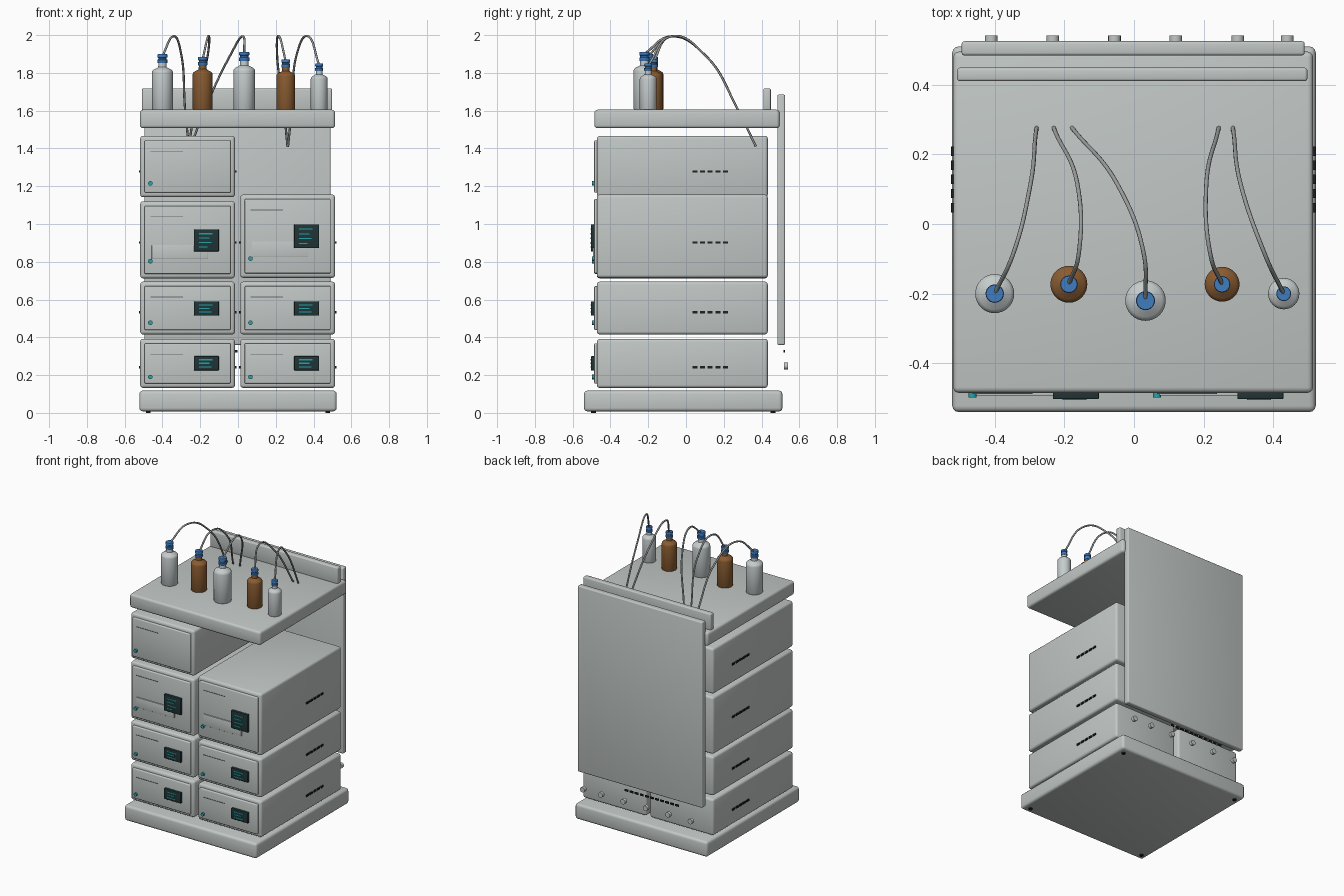
import bpy, bmesh, math
from mathutils import Vector

if "Cube" in bpy.data.objects:
    bpy.data.objects.remove(bpy.data.objects["Cube"], do_unlink=True)


def material(name, rgb):
    m = bpy.data.materials.new(name)
    m.use_nodes = True
    m.diffuse_color = (*rgb, 1)
    bsdf = m.node_tree.nodes["Principled BSDF"]
    bsdf.inputs["Base Color"].default_value = (*rgb, 1)
    bsdf.inputs["Roughness"].default_value = 0.5
    return m


CASE = material("case_grey", (0.54, 0.58, 0.565))
GLASS = material("clear_glass_grey", (0.56, 0.60, 0.60))
AMBER = material("amber_brown", (0.25, 0.105, 0.03))
BLUE = material("cap_blue", (0.05, 0.2, 0.52))
TEAL = material("indicator_teal", (0.015, 0.38, 0.42))
SCREEN = material("screen_dark", (0.015, 0.035, 0.037))
BLACK = material("vent_black", (0.012, 0.013, 0.014))
TUBE = material("tube_grey", (0.32, 0.33, 0.33))
LABEL = material("label_grey", (0.14, 0.15, 0.15))


def finish(bm, name, mat):
    bmesh.ops.recalc_face_normals(bm, faces=bm.faces)
    mesh = bpy.data.meshes.new(name)
    bm.to_mesh(mesh)
    bm.free()
    mesh.materials.append(mat)
    ob = bpy.data.objects.new(name, mesh)
    bpy.context.collection.objects.link(ob)
    return ob


def smooth(ob):
    bpy.ops.object.select_all(action="DESELECT")
    ob.select_set(True)
    bpy.context.view_layer.objects.active = ob
    bpy.ops.object.shade_smooth_by_angle(angle=math.radians(35))


def box(name, xr, yr, zr, mat, bevel=0.0):
    """Box from three (min, max) ranges, with optional rounded edges."""
    bm = bmesh.new()
    bmesh.ops.create_cube(bm, size=1)
    for v in bm.verts:
        v.co = Vector([(a + b) / 2 + c * (b - a) for c, (a, b) in zip(v.co, (xr, yr, zr))])
    if bevel:
        bmesh.ops.bevel(bm, geom=bm.edges[:], offset=bevel, segments=3,
                        profile=0.5, affect="EDGES")
    ob = finish(bm, name, mat)
    if bevel:
        smooth(ob)
    return ob


def lathe(name, profile, mat, location, axis="Z", sides=24):
    """Closed solid of revolution from (radius, height) pairs."""
    bm = bmesh.new()
    rings = []
    for r, h in profile:
        rings.append([bm.verts.new((r * math.cos(t), r * math.sin(t), h))
                      for t in (2 * math.pi * i / sides for i in range(sides))])
    for low, high in zip(rings, rings[1:]):
        for i in range(sides):
            j = (i + 1) % sides
            bm.faces.new((low[i], low[j], high[j], high[i]))
    bm.faces.new(rings[0])
    bm.faces.new(rings[-1])
    ob = finish(bm, name, mat)
    ob.location = location
    if axis == "Y":
        ob.rotation_euler.x = math.pi / 2   # height runs towards -y
    smooth(ob)
    return ob


def mid(centre, width):
    return centre - width / 2, centre + width / 2


# Base, tray, back panel and rail
box("base", (-0.522, 0.522), (-0.54, 0.51), (0.008, 0.118), CASE, 0.018)
for sx in (-1, 1):
    for y in (-0.49, 0.46):
        lathe("foot", [(0.013, 0), (0.013, 0.01)], BLACK, (sx * 0.475, y, 0), sides=16)
box("top_tray", (-0.519, 0.514), (-0.485, 0.495), (1.507, 1.605), CASE, 0.016)
box("back_panel", (-0.495, 0.49), (0.484, 0.525), (0.36, 1.685), CASE, 0.008)
box("tray_rail", (-0.508, 0.498), (0.41, 0.449), (1.6, 1.718), CASE, 0.008)

# Rear vents and connectors
for i in range(11):
    box("rear_vent", mid(-0.295 + 0.04 * i, 0.026), (0.517, 0.524), mid(0.326, 0.013), BLACK)
for x in (-0.41, -0.233, -0.056, 0.12, 0.298, 0.44):
    lathe("rear_connector", [(0.018, 0), (0.018, 0.022)], CASE, (x, 0.541, 0.248), "Y", 16)


def module(side, z0, z1, dot_z, vent_z, screen=None, door=None):
    """Instrument case with front panel, side vents, light, label, screen and door."""
    cx = side * 0.265 - 0.002
    box("module_case", mid(cx, 0.502), (-0.472, 0.433), (z0, z1), CASE, 0.016)
    box("front_panel", mid(cx, 0.456), (-0.486, -0.465), (z0 + 0.024, z1 - 0.024), CASE, 0.006)
    lathe("status_light", [(0.012, 0), (0.012, 0.02)], TEAL, (cx - 0.197, -0.478, dot_z), "Y", 16)
    box("label_strip", (cx - 0.197, cx - 0.025), (-0.488, -0.48), mid(z1 - 0.082, 0.004), LABEL)
    for sx in (-1, 1):
        for i in range(5):
            box("side_vent", mid(cx + sx * 0.252, 0.012), mid(0.047 + 0.0405 * i, 0.027),
                mid(vent_z, 0.013), BLACK)
    if door:
        box("sample_door", (cx - 0.19, cx + 0.108), (-0.493, -0.48), door, CASE, 0.002)
    if screen:
        low, high = screen
        left = cx + 0.034
        box("screen", (left, left + 0.132), (-0.503, -0.48), screen, SCREEN, 0.003)
        rows = 4 if high - low > 0.1 else 3
        for i in range(rows):
            z = high - (high - low) * (i + 1) / (rows + 1)
            width = (0.07, 0.055, 0.065, 0.045)[i]
            box("screen_line", (left + 0.027, left + 0.027 + width), (-0.506, -0.5),
                mid(z, 0.006), TEAL)


# Left and right stacks, bottom to top
for side in (-1, 1):
    module(side, 0.132, 0.392, 0.19, 0.241, (0.225, 0.3))
    module(side, 0.415, 0.695, 0.477, 0.534, (0.515, 0.59))
module(-1, 0.712, 1.12, 0.803, 0.902, (0.855, 0.972), (0.815, 0.886))
module(1, 0.715, 1.156, 0.817, 0.902, (0.872, 0.998), (0.828, 0.908))
module(-1, 1.142, 1.467, 1.215, 1.278)

# Solvent bottles with caps
TRAY_TOP = 1.604


def bottle(x, y, r, h, mat):
    lathe("bottle", [(r * 0.94, 0), (r, 0.006), (r, h * 0.67), (r * 0.96, h * 0.7),
                     (r * 0.82, h * 0.725), (r * 0.5, h * 0.755), (r * 0.4, h * 0.77),
                     (r * 0.37, h * 0.94)], mat, (x, y, TRAY_TOP), sides=32)
    lathe("bottle_cap", [(r * 0.44, h * 0.84), (r * 0.47, h * 0.85), (r * 0.47, h * 0.9),
                         (r * 0.39, h * 0.91), (r * 0.39, h * 0.935), (r * 0.47, h * 0.945),
                         (r * 0.47, h * 0.985), (r * 0.44, h)], BLUE, (x, y, TRAY_TOP))


def tube(points):
    curve = bpy.data.curves.new("solvent_tube", "CURVE")
    curve.dimensions = "3D"
    curve.bevel_depth = 0.006
    curve.bevel_resolution = 2
    curve.use_fill_caps = True
    spline = curve.splines.new("BEZIER")
    spline.bezier_points.add(len(points) - 1)
    for bp, co in zip(spline.bezier_points, points):
        bp.co = co
        bp.handle_left_type = bp.handle_right_type = "AUTO"
    curve.materials.append(TUBE)
    bpy.context.collection.objects.link(bpy.data.objects.new("solvent_tube", curve))


# x, y, radius, height, glass, then tube x at the crest, behind it, at the tray and at its end
for x, y, r, h, mat, crest, behind, hole, end in (
        (-0.40, -0.20, 0.056, 0.295, GLASS, -0.345, -0.30, -0.28, -0.26),
        (-0.187, -0.173, 0.053, 0.28, AMBER, -0.158, -0.16, -0.23, -0.26),
        (0.033, -0.22, 0.058, 0.307, GLASS, 0.027, -0.04, -0.177, -0.25),
        (0.253, -0.173, 0.05, 0.267, AMBER, 0.218, 0.207, 0.243, 0.262),
        (0.43, -0.20, 0.045, 0.245, GLASS, 0.373, 0.31, 0.284, 0.265)):
    bottle(x, y, r, h, mat)
    tube([(x, y, TRAY_TOP + h - 0.01), (crest, -0.08, 1.993),
          (behind, 0.1, 1.895), (hole, 0.275, 1.605), (end, 0.37, 1.41)])
